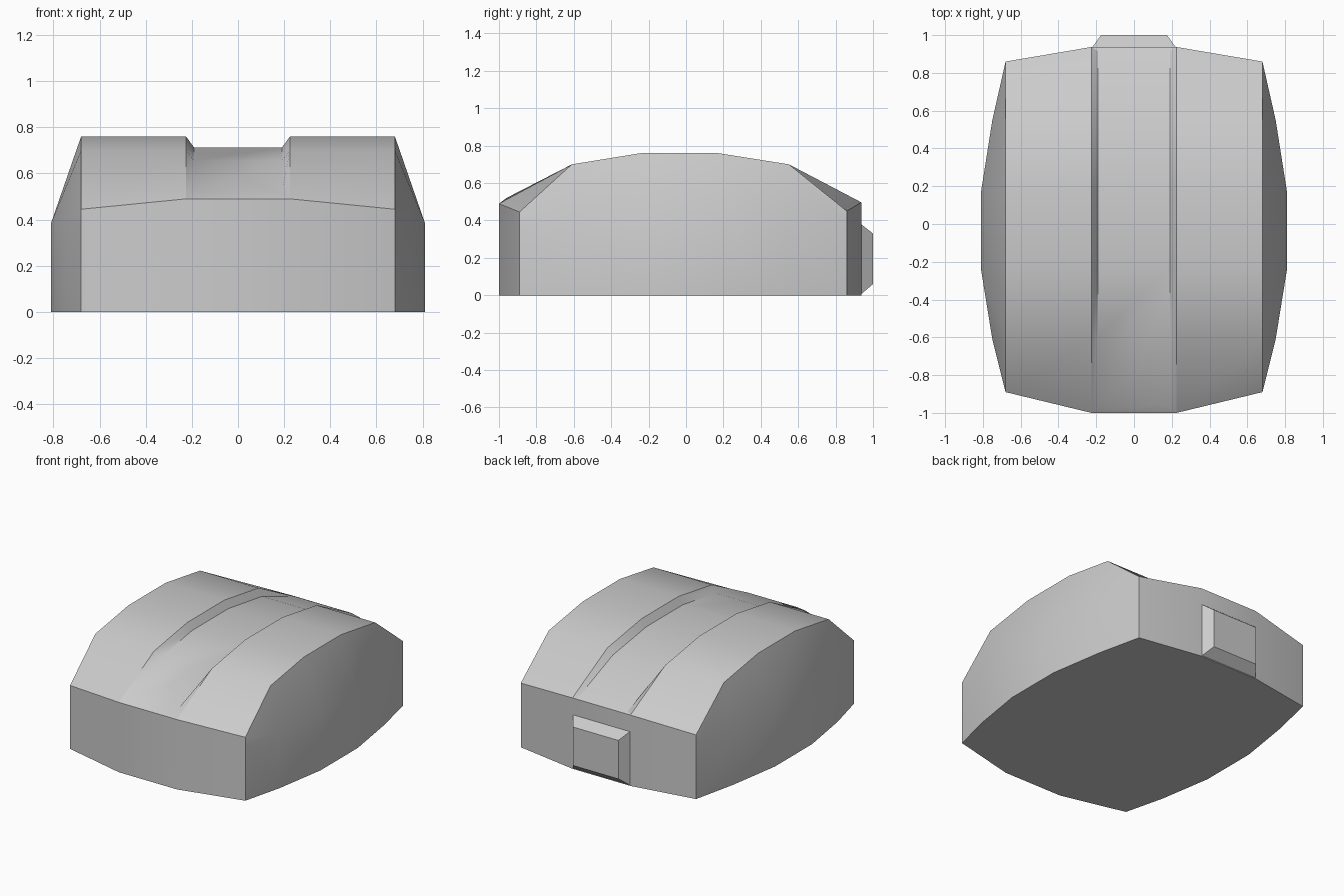
import bpy, bmesh
from math import radians

if "Cube" in bpy.data.objects:
    bpy.data.objects.remove(bpy.data.objects["Cube"])

# Stations front to back: (y, z) of outer edge, channel rim, channel floor; side bulge x
outer = [(-.89, .445), (-.61, .70), (-.24, .76), (.17, .76), (.55, .70), (.86, .45)]
rim = [(-1, .49)] + outer[1:5] + [(.937, .497)]
floor = [(-.96, .52), (-.60, .655), (-.235, .712), (.165, .712), (.54, .655), (.915, .508)]
bulge = [.68, .75, .81, .81, .75, .68]
N = len(outer)


def make_object(name, bm, smooth):
    bmesh.ops.recalc_face_normals(bm, faces=bm.faces)
    me = bpy.data.meshes.new(name)
    bm.to_mesh(me)
    bm.free()
    ob = bpy.data.objects.new(name, me)
    bpy.context.collection.objects.link(ob)
    if smooth:
        bpy.ops.object.select_all(action='DESELECT')
        ob.select_set(True)
        bpy.context.view_layer.objects.active = ob
        bpy.ops.object.shade_smooth_by_angle(angle=radians(30))
    return ob


# Domed body with sunken centre channel
bm = bmesh.new()
xs = [(-.68, outer), (-.225, rim), (-.19, floor), (.19, floor), (.225, rim), (.68, outer)]
cols = [[bm.verts.new((x, y, z)) for y, z in line] for x, line in xs]
for a, b in zip(cols, cols[1:]):
    for i in range(N - 1):
        bm.faces.new((a[i], a[i + 1], b[i + 1], b[i]))

# Bulging side panels
mids, bases = [], []
for s, col in ((-1, cols[0]), (1, cols[-1])):
    mid = [bm.verts.new((s * bx, y, .385)) for bx, (y, _) in zip(bulge, outer)]
    base = [bm.verts.new((v.co.x, v.co.y, 0)) for v in mid]
    for a, b in ((col, mid), (mid, base)):
        for i in range(N - 1):
            bm.faces.new((a[i], a[i + 1], b[i + 1], b[i]))
    mids.append(mid)
    bases.append(base)

# Front and back walls, with the lip closing each end of the channel
feet = []
for e in (0, N - 1):
    l, r = cols[1][e], cols[4][e]
    fl, fr = [bm.verts.new((v.co.x, v.co.y, 0)) for v in (l, r)]
    bm.faces.new((l, cols[2][e], cols[3][e], r))
    bm.faces.new((l, r, fr, fl))
    bm.faces.new((cols[0][e], l, fl, bases[0][e], mids[0][e]))
    bm.faces.new((cols[5][e], r, fr, bases[1][e], mids[1][e]))
    feet.append((fl, fr))

# Flat underside
bm.faces.new(bases[0] + list(feet[1]) + bases[1][::-1] + list(feet[0])[::-1])
make_object("domed_body", bm, True)

# Tapered block on the back wall
bm = bmesh.new()
bmesh.ops.create_cube(bm, size=1)
for v in bm.verts:
    sx, top = (1 if v.co.x > 0 else -1), v.co.z > 0
    if v.co.y > 0:
        v.co = (sx * .175, 1.0, .33 if top else .06)
    else:
        v.co = (sx * .225, .93, .385 if top else 0)
make_object("back_block", bm, False)
